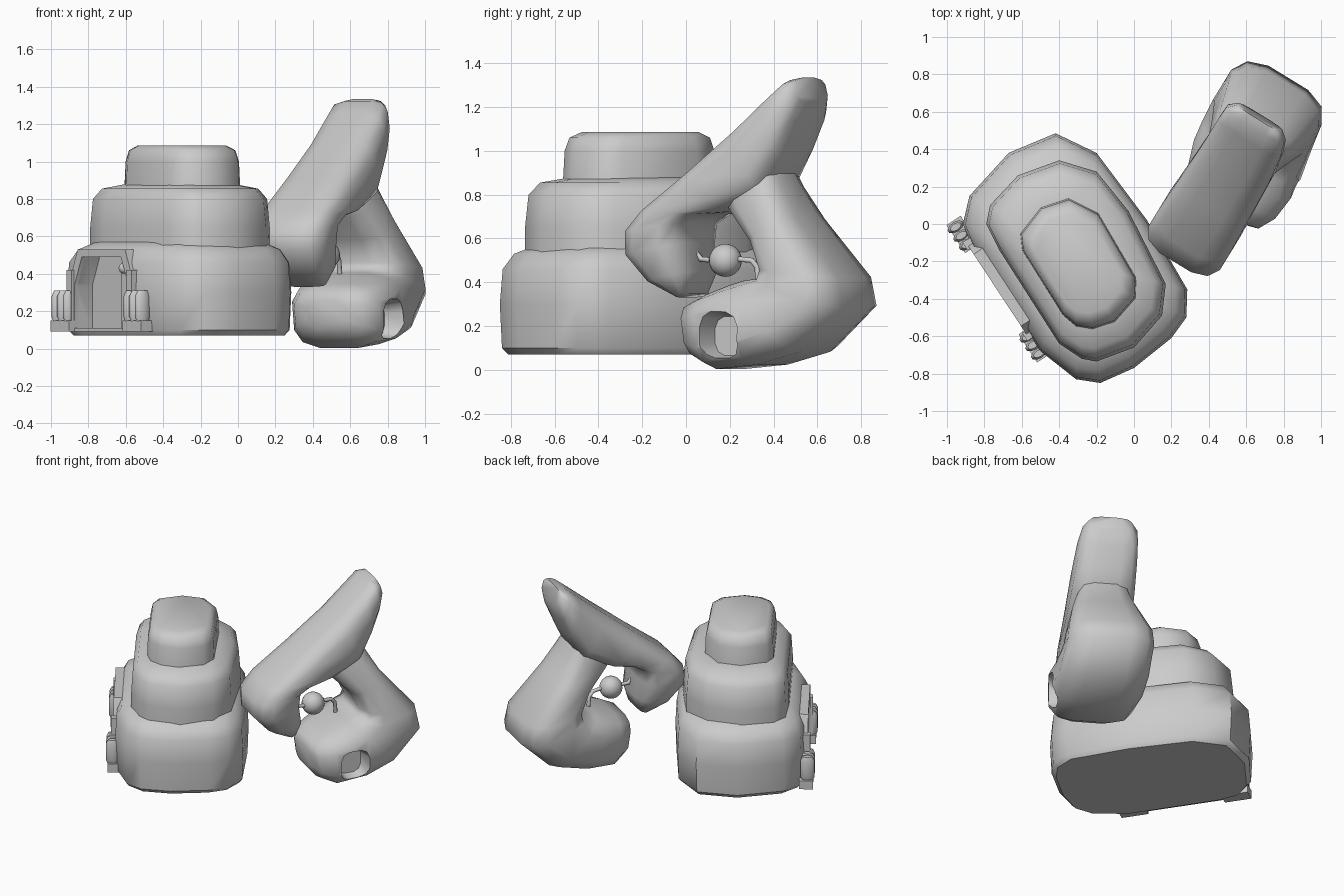
import bpy, bmesh, math
from mathutils import Vector

if "Cube" in bpy.data.objects:
    bpy.data.objects.remove(bpy.data.objects["Cube"])


def finish(name, bm, angle=55):
    bmesh.ops.recalc_face_normals(bm, faces=bm.faces[:])
    me = bpy.data.meshes.new(name)
    bm.to_mesh(me)
    bm.free()
    ob = bpy.data.objects.new(name, me)
    bpy.context.collection.objects.link(ob)
    smooth(ob, angle)
    return ob


def smooth(ob, angle=55):
    bpy.ops.object.select_all(action='DESELECT')
    ob.select_set(True)
    bpy.context.view_layer.objects.active = ob
    bpy.ops.object.shade_smooth_by_angle(angle=math.radians(angle))


def loft(name, rings, angle=55):
    bm = bmesh.new()
    vs = [[bm.verts.new(p) for p in r] for r in rings]
    n = len(vs[0])
    for a, b in zip(vs, vs[1:]):
        for i in range(n):
            j = (i + 1) % n
            bm.faces.new((a[i], a[j], b[j], b[i]))
    bm.faces.new(vs[0])
    bm.faces.new(vs[-1])
    return finish(name, bm, angle)


def cut(ob, cutter, angle=40):
    m = ob.modifiers.new("cut", 'BOOLEAN')
    m.operation = 'DIFFERENCE'
    m.solver = 'EXACT'
    m.object = cutter
    bpy.context.view_layer.objects.active = ob
    bpy.ops.object.modifier_apply(modifier=m.name)
    bpy.data.objects.remove(cutter)
    smooth(ob, angle)


# Three stacked rounded tiers
def tier(name, outline, levels):
    c = Vector((-0.31, -0.2))
    return loft(name, [[(c.x + (x - c.x) * s, c.y + (y - c.y) * s, z) for x, y in outline]
                       for z, s in levels], 65)


lower = tier("lower_tier",
             [(-.42, .485), (-.67, .38), (-.88, .15), (-.915, 0), (-.86, -.13), (-.5, -.68), (-.31, -.83),
              (-.18, -.85), (0, -.77), (.2, -.61), (.28, -.5), (.285, -.35), (.07, .02), (-.2, .38)],
             [(.07, .94), (.1, .985), (.3, 1), (.46, .98), (.53, .9), (.57, .74)])
tier("middle_tier",
     [(-.4, .34), (-.62, .26), (-.77, .1), (-.79, 0), (-.72, -.14), (-.4, -.64), (-.28, -.72), (-.2, -.735),
      (0, -.66), (.15, -.49), (.17, -.32), (-.03, .07), (-.2, .28)],
     [(.5, 1), (.65, 1), (.8, .97), (.855, .87), (.88, .6)])
tier("upper_tier",
     [(-.35, .14), (-.5, .09), (-.61, -.05), (-.6, -.14), (-.38, -.49), (-.31, -.55), (-.22, -.565),
      (-.1, -.525), (.01, -.4), (.015, -.29), (-.19, .06)],
     [(.8, 1), (1.0, .97), (1.06, .91), (1.085, .76)])

# Doorway on the flat side: t runs along the wall, n points out of it
T, N, D = Vector((.55, -.835, 0)), Vector((-.835, -.55, 0)), Vector((-.71, -.34, 0))


def wall(t, n, z):
    return D + T * t + N * n + Vector((0, 0, z))


def slab(name, prof, n0, n1):
    return loft(name, [[wall(t, n, z) for t, z in prof] for n in (n0, n1)], 30)


def box(name, t0, t1, n0, n1, z0, z1):
    return slab(name, [(t0, z0), (t1, z0), (t1, z1), (t0, z1)], n0, n1)


opening = [(-.26, .11), (.26, .11), (.26, .34), (.19, .49), (-.19, .49), (-.26, .34)]
cut(lower, slab("door_cutter", opening, -.09, .2))
frame = slab("door_frame", [(-.31, .09), (.31, .09), (.31, .36), (.23, .53), (-.23, .53), (-.31, .36)],
             -.09, .025)
cut(frame, slab("frame_cutter", opening, -.2, .2))
box("door_panel", .1, .23, -.085, -.04, .11, .46)
bpy.ops.mesh.primitive_uv_sphere_add(segments=16, ring_count=10, radius=.03, location=wall(.17, -.01, .43))
bpy.context.object.name = "door_lamp"
smooth(bpy.context.object)

# Ribbed stands on both sides of the doorway
for s, side in ((-1, "left"), (1, "right")):
    box(side + "_stand_base", s * .35 - .09, s * .35 + .09, -.03, .06, .09, .15)
    box(side + "_stand_post", s * .29 - .025, s * .29 + .025, -.03, .04, .12, .42)
    for k in (-1, 0, 1):
        loft(side + "_stand_rib", [[wall(s * .35 + k * .055 + r * math.cos(a), .025 + 1.8 * r * math.sin(a), z)
                                    for a in [i * math.tau / 10 for i in range(10)]]
                                   for z, r in ((.14, .02), (.17, .027), (.28, .027), (.31, .018))])


# Angular bent sculpture: u runs along its plane, w across it
def plane(u, w, z):
    return Vector((.5 + .52 * u + .85 * w, .25 + .85 * u - .52 * w, z))


def rounded(a, e):
    return [math.copysign(abs(v) ** e, v) for v in (math.cos(a), math.sin(a))]


# Each station: outer edge (u, z), inner edge (u, z), half width, sideways offset
def limb(name, stations, sides=12):
    rings = []
    for u0, z0, u1, z1, w, off in stations:
        ring = []
        for i in range(sides):
            c, s = rounded((i + .5) * math.tau / sides, .62)
            ring.append(plane((u0 + u1) / 2 + (u0 - u1) / 2 * c, off + w * s, (z0 + z1) / 2 + (z0 - z1) / 2 * c))
        rings.append(ring)
    return loft(name, rings, 80)


limb("hooked_arm", [
    (-.29, .33, -.23, .35, .12, 0), (-.43, .4, -.2, .45, .19, 0), (-.54, .52, -.22, .58, .225, 0),
    (-.54, .63, -.21, .67, .23, 0), (-.45, .73, -.13, .71, .23, 0), (-.2, .92, .0, .72, .22, 0),
    (.05, 1.12, .2, .8, .21, 0), (.22, 1.26, .29, .98, .2, -.01), (.3, 1.325, .35, 1.12, .185, -.02),
    (.35, 1.335, .38, 1.22, .14, -.02)])
leg = limb("curled_leg", [
    (.2, 1.0, -.07, .8, .15, -.01), (.27, .85, .02, .7, .19, 0), (.36, .7, .14, .58, .23, 0),
    (.6, .42, .2, .46, .28, 0), (.63, .28, .18, .42, .29, 0), (.42, .08, .1, .41, .3, .02),
    (.2, .02, .03, .385, .31, .045), (-.02, .0, -.07, .35, .28, .06), (-.12, .05, -.16, .31, .22, .07),
    (-.17, .11, -.18, .26, .12, .07)])

# Rounded opening in the foot
cut(leg, loft("foot_cutter", [[plane(.085 + r * .12 * c, w, .155 + r * .13 * s)
                               for c, s in [rounded((i + .5) * math.tau / 12, .7) for i in range(12)]]
                              for w, r in ((.23, .7), (.6, 1.25))]), 60)

# Hanging lamp and its bent rod
bpy.ops.mesh.primitive_uv_sphere_add(segments=24, ring_count=14, radius=.075, location=(.47, .18, .5))
bpy.context.object.name = "lamp_globe"
smooth(bpy.context.object)
cu = bpy.data.curves.new("lamp_rod", 'CURVE')
cu.dimensions = '3D'
cu.bevel_depth = .013
cu.bevel_resolution = 2
sp = cu.splines.new('POLY')
path = [(.4, .03, .61), (.4, .04, .54), (.41, .07, .505), (.45, .12, .5), (.51, .25, .505),
        (.53, .3, .5), (.54, .325, .47), (.545, .33, .39)]
sp.points.add(len(path) - 1)
for p, q in zip(sp.points, path):
    p.co = (*q, 1)
bpy.context.collection.objects.link(bpy.data.objects.new("lamp_rod", cu))
